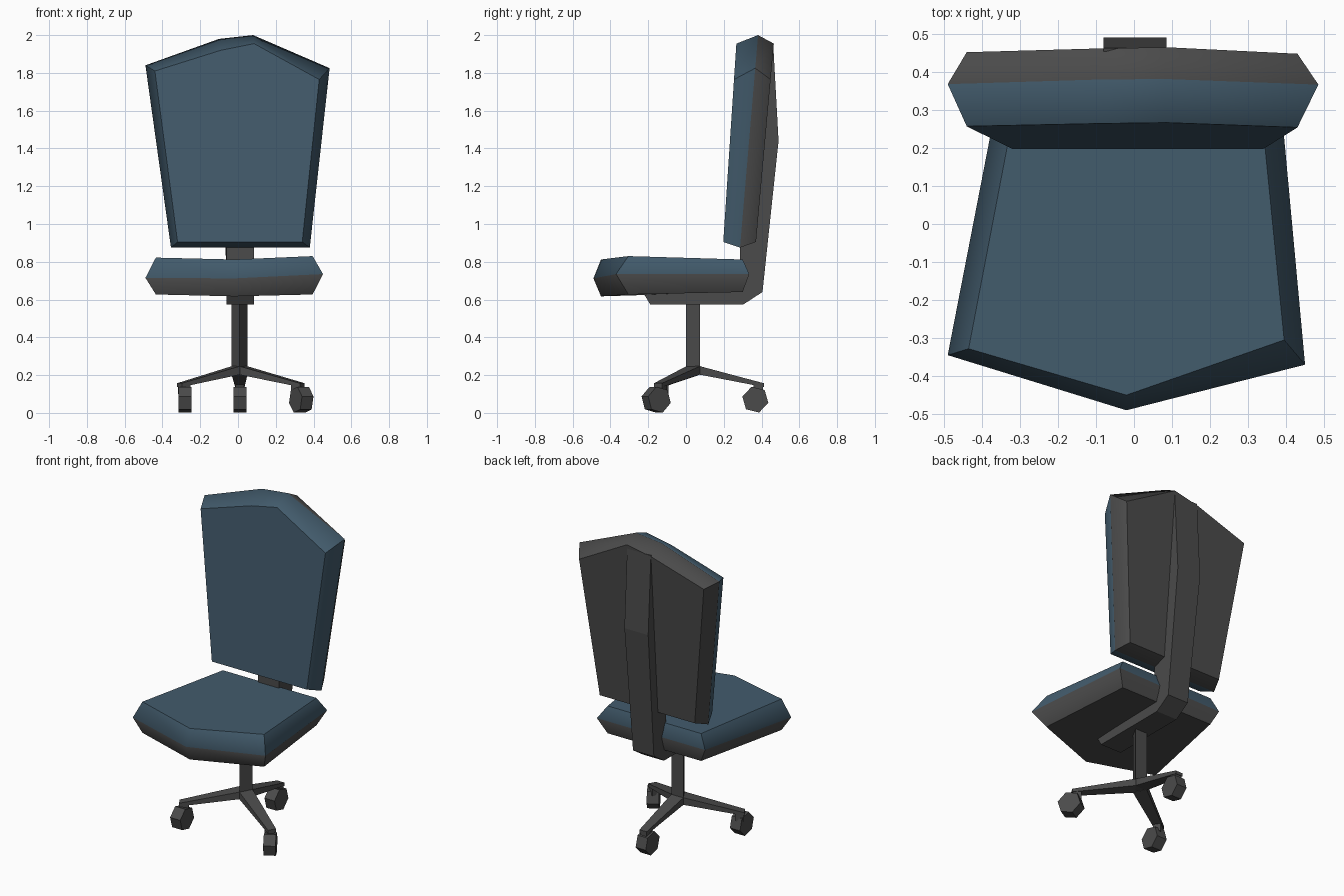
import bpy, bmesh, math
from mathutils import Vector, Matrix

if "Cube" in bpy.data.objects:
    bpy.data.objects.remove(bpy.data.objects["Cube"])


def material(name, rgb):
    m = bpy.data.materials.new(name)
    m.diffuse_color = (*rgb, 1)
    m.use_nodes = True
    m.node_tree.nodes["Principled BSDF"].inputs["Base Color"].default_value = m.diffuse_color
    return m


BLUE = material("blue_fabric", (0.055, 0.105, 0.15))
GREY = material("dark_grey", (0.07, 0.07, 0.07))


def make_object(name, bm, mats=(GREY,)):
    bmesh.ops.recalc_face_normals(bm, faces=bm.faces)
    mesh = bpy.data.meshes.new(name)
    bm.to_mesh(mesh)
    bm.free()
    for m in mats:
        mesh.materials.append(m)
    ob = bpy.data.objects.new(name, mesh)
    bpy.context.collection.objects.link(ob)
    return ob


def loft(name, rings, mats=(GREY,), cushion=False):
    """Skin a stack of equal-length rings and cap both ends.
    Cushions get a blue first half, grey second half and a soft rim."""
    bm = bmesh.new()
    vs = [[bm.verts.new(p) for p in r] for r in rings]
    n = len(vs[0])
    bm.faces.new(vs[0])
    bm.faces.new(vs[-1]).material_index = len(mats) - 1
    for k, (a, b) in enumerate(zip(vs, vs[1:])):
        for i in range(n):
            j = (i + 1) % n
            f = bm.faces.new((a[i], a[j], b[j], b[i]))
            f.material_index = min(k, len(mats) - 1)
            f.smooth = cushion
    if cushion:
        bm.normal_update()
        for a, b in zip(vs, vs[1:]):
            for i in range(n):
                e = bm.edges.get((a[i], b[i]))
                if e.calc_face_angle(0) > math.radians(35):
                    e.smooth = False
    return make_object(name, bm, mats)


# Backrest: leaning slab with a bulging rim
inner = [(-0.32, 0.905), (0.34, 0.905), (0.43, 1.765), (0.085, 1.955), (-0.09, 1.92), (-0.44, 1.81)]
outer = [(-0.355, 0.875), (0.38, 0.875), (0.485, 1.825), (0.08, 2.0), (-0.10, 1.98), (-0.49, 1.84)]


def leaning(pts, y0, slope):
    return [(x, y0 + slope * (z - 0.9), z) for x, z in pts]


loft("backrest", [leaning(inner, 0.197, 0.066), leaning(outer, 0.288, 0.085),
                  leaning(inner, 0.37, 0.09)], (BLUE, GREY), True)

# Seat: five-sided cushion with a pointed front
seat_in = [(-0.435, -0.328), (-0.02, -0.45), (0.395, -0.305), (0.335, 0.30), (-0.315, 0.30)]
seat_mid = [(-0.49, -0.345), (-0.02, -0.49), (0.45, -0.37), (0.385, 0.335), (-0.36, 0.325)]


def level(pts, heights):
    return [(x, y, z) for (x, y), z in zip(pts, heights)]


loft("seat", [level(seat_in, (0.822, 0.812, 0.83, 0.812, 0.812)),
              level(seat_mid, (0.715, 0.712, 0.735, 0.735, 0.73)),
              level(seat_in, (0.627, 0.617, 0.627, 0.64, 0.64))], (BLUE, GREY), True)

# Spine: bent bracket running under the seat and up the back
spine = [(-0.22, 0.625), (-0.19, 0.575), (0.305, 0.575), (0.405, 0.64), (0.49, 1.44), (0.463, 1.93),
         (0.42, 1.92), (0.38, 1.4), (0.285, 0.92), (0.285, 0.65)]
loft("spine", [[(-0.08 if z > 1 else -0.06, y, z) for y, z in spine],
               [(0.085, y, z) for y, z in spine]])

# Triangular post
hub = Vector((0.008, 0.05, 0))
tri = [(0.009, 0.0), (0.05, 0.075), (-0.034, 0.075)]
loft("post", [[(x, y, z) for x, y in tri] for z in (0.205, 0.6)])


def arm(name, end):
    """Tapered arm from the hub, with a short stem at its tip."""
    end = Vector((*end, 0))
    d = (end - hub).normalized()
    side = Vector((-d.y, d.x, 0))

    def ring(c, w, z0, z1):
        return [c + side * s + Vector((0, 0, z)) for s, z in ((-w, z0), (w, z0), (w, z1), (-w, z1))]
    loft(name, [ring(hub + d * 0.02, 0.042, 0.203, 0.248), ring(end, 0.025, 0.137, 0.157)])
    loft(name + "_stem", [ring(end - d * 0.055, 0.022, 0.10, 0.158), ring(end - d * 0.005, 0.022, 0.10, 0.15)])


def castor(name, loc, turn):
    """Six-sided wheel rolling along its own y axis, turned about z."""
    rot = Matrix.Translation((*loc, 0.07)) @ Matrix.Rotation(math.radians(turn), 4, 'Z')
    hexagon = [math.radians(-14 + 60 * i) for i in range(6)]
    loft(name, [[rot @ Vector((x, 0.071 * math.cos(a), 0.071 * math.sin(a))) for a in hexagon]
                for x in (-0.035, 0.035)])


# Three arms with castors
for tag, tip, wheel, turn in (("back", (0.01, 0.412), (0.01, 0.367), 0),
                              ("left", (-0.31, -0.14), (-0.28, -0.155), 0),
                              ("right", (0.34, -0.148), (0.335, -0.158), 30)):
    arm(tag + "_arm", tip)
    castor(tag + "_castor", wheel, turn)
